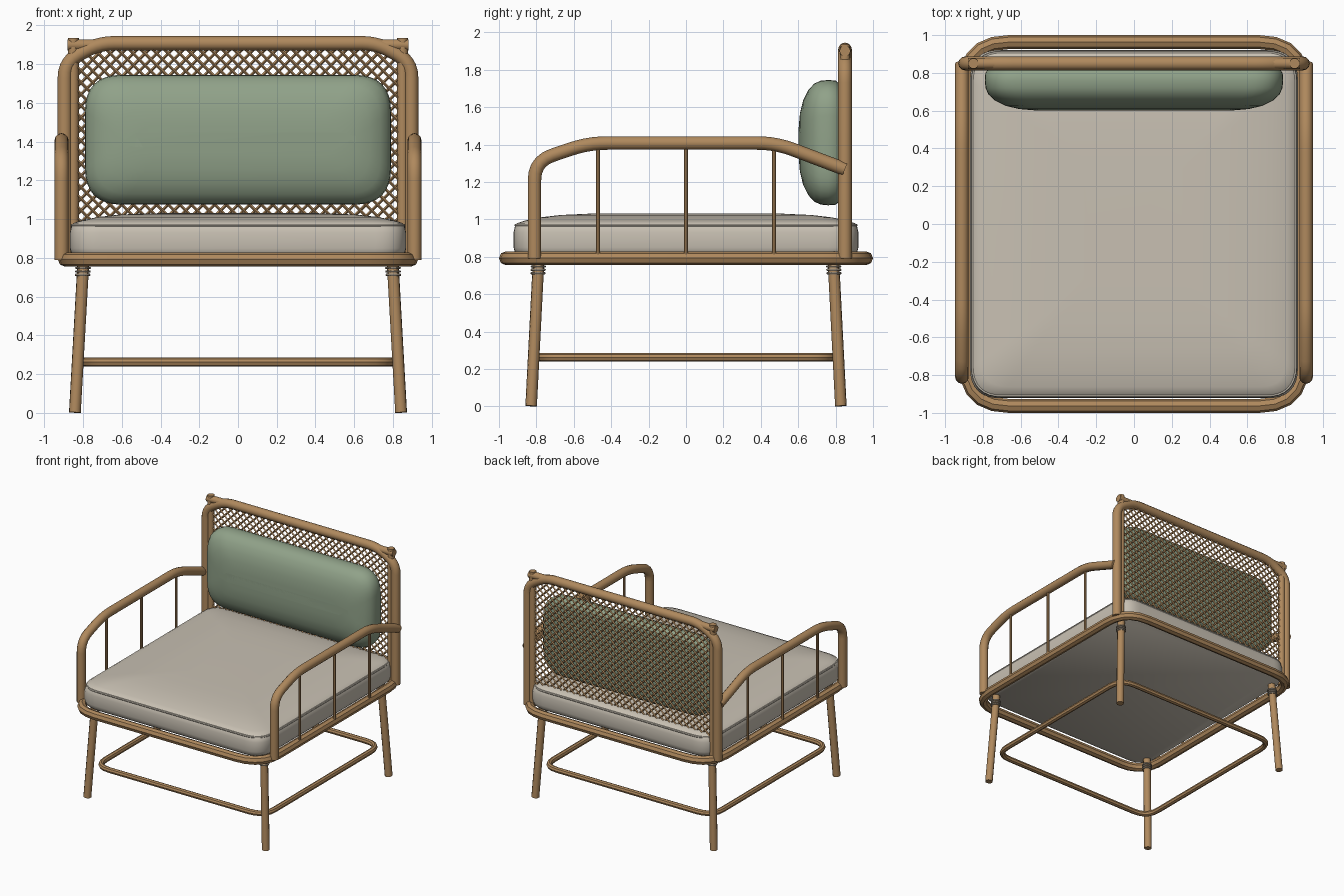
import bpy, bmesh, math
from mathutils import Vector

if "Cube" in bpy.data.objects:
    bpy.data.objects.remove(bpy.data.objects["Cube"])


def material(name, rgb):
    m = bpy.data.materials.new(name)
    m.diffuse_color = (*rgb, 1)
    m.use_nodes = True
    m.node_tree.nodes["Principled BSDF"].inputs["Base Color"].default_value = m.diffuse_color
    return m


WOOD = material("rattan", (0.43, 0.25, 0.11))
LINEN = material("linen", (0.58, 0.53, 0.45))
GREEN = material("sage", (0.28, 0.36, 0.25))
WRAP = material("wrap", (0.40, 0.33, 0.25))


def fillet(pts, d, closed=False, n=5):
    """Round the corners of a path with short bends."""
    pts = [Vector(p) for p in pts]
    out, count = [], len(pts)
    for i, p in enumerate(pts):
        if not closed and i in (0, count - 1):
            out.append(p)
            continue
        a = p + (pts[i - 1] - p).normalized() * d
        b = p + (pts[(i + 1) % count] - p).normalized() * d
        for k in range(n + 1):
            t = k / n
            out.append(a * (1 - t) ** 2 + p * 2 * t * (1 - t) + b * t * t)
    return out


def rounded_rect(hx, hy, d, z, n=5):
    return fillet([(-hx, -hy, z), (hx, -hy, z), (hx, hy, z), (-hx, hy, z)], d, True, n)


def finish(ob, mat, angle):
    ob.data.materials.clear()
    ob.data.materials.append(mat)
    bpy.ops.object.select_all(action='DESELECT')
    ob.select_set(True)
    bpy.context.view_layer.objects.active = ob
    if ob.type == 'CURVE':
        bpy.ops.object.convert(target='MESH')
    bpy.ops.object.shade_smooth_by_angle(angle=math.radians(angle))
    return bpy.context.object


def tube(name, paths, r, res=4, closed=False, mat=WOOD):
    """Round rod along one or more paths."""
    cu = bpy.data.curves.new(name, 'CURVE')
    cu.dimensions = '3D'
    cu.bevel_depth = r
    cu.bevel_resolution = res
    cu.use_fill_caps = True
    for path in paths:
        sp = cu.splines.new('POLY')
        sp.points.add(len(path) - 1)
        for q, p in zip(sp.points, path):
            q.co = (*p, 1)
        sp.use_cyclic_u = closed
    ob = bpy.data.objects.new(name, cu)
    bpy.context.collection.objects.link(ob)
    return finish(ob, mat, 40)


def cushion(name, hx, hy, corner, rings, mat):
    """Stack rounded outlines, each given as (inset, height)."""
    bm = bmesh.new()
    loops = []
    for inset, z in rings:
        d = max(corner - inset * 0.3, 0.05)
        loops.append([bm.verts.new(p) for p in rounded_rect(hx - inset, hy - inset, d, z, 8)])
    for a, b in zip(loops, loops[1:]):
        for i in range(len(a)):
            j = (i + 1) % len(a)
            bm.faces.new((a[i], a[j], b[j], b[i]))
    bm.faces.new(loops[0][::-1])
    bm.faces.new(loops[-1])
    me = bpy.data.meshes.new(name)
    bm.to_mesh(me)
    bm.free()
    ob = bpy.data.objects.new(name, me)
    bpy.context.collection.objects.link(ob)
    return finish(ob, mat, 50)


# Seat frame and lower stretcher loops
tube("seat_frame", [rounded_rect(0.893, 0.963, 0.23, 0.792)], 0.037, 2, True)
tube("stretcher", [rounded_rect(0.797, 0.787, 0.14, 0.262)], 0.023, 2, True)

# Splayed legs with bindings at the top
for sx, side in ((-1, "left"), (1, "right")):
    for sy, end in ((-1, "front"), (1, "back")):
        top = Vector((sx * 0.797, sy * 0.787, 0.80))
        foot = Vector((sx * 0.842, sy * 0.828, 0.002))
        tube(f"{end}_{side}_leg", [[foot, top]], 0.031, 3)
        rings = []
        for z in (0.712, 0.73, 0.748):
            c = foot.lerp(top, z / 0.8)
            rings.append([c + Vector((0.034 * math.cos(a), 0.034 * math.sin(a), 0))
                          for a in (k * math.tau / 16 for k in range(16))])
        tube(f"{end}_{side}_leg_binding", rings, 0.007, 1, True, WRAP)

    # Armrest hoop and its three spindles
    x = sx * 0.911
    arm = fillet([(x, -0.81, 0.79), (x, -0.81, 1.31), (x, -0.52, 1.408),
                  (x, 0.48, 1.408), (x, 0.85, 1.268)], 0.1)
    tube(f"{side}_armrest", [arm], 0.036)
    tube(f"{side}_arm_spindles",
         [[(x, y, 0.80), (x, y, 1.41)] for y in (-0.47, 0, 0.47)], 0.011, 2)

# Bent outer hoop of the backrest
B = 0.85
hoop = fillet([(-0.894, B, 0.79), (-0.894, B, 1.81), (-0.72, B, 1.908),
               (0.72, B, 1.908), (0.894, B, 1.81), (0.894, B, 0.79)], 0.08)
tube("back_hoop", [hoop], 0.037)

# Straight inner frame of the backrest
tube("back_posts", [[(s * 0.85, B, 0.79), (s * 0.85, B, 1.935)] for s in (-1, 1)], 0.028, 3)
tube("back_top_rail", [[(-0.88, B, 1.90), (0.88, B, 1.90)]], 0.03, 3)
tube("back_bottom_rail", [[(-0.86, B, 0.93), (0.86, B, 0.93)]], 0.014, 2)

# Diagonal cane weave, clipped to the frame opening
W, Z0, Z1, PITCH = 0.845, 0.93, 1.89, 0.06
strands = []
for k in range(int((2 * W + Z1 - Z0) / PITCH) + 1):
    c = Z0 - W + (k + 0.5) * PITCH
    lo, hi = max(-W, Z0 - c), min(W, Z1 - c)
    if hi - lo > 0.02:
        for s in (-1, 1):
            y = B + s * 0.004
            strands.append([(s * lo, y, lo + c), (s * hi, y, hi + c)])
tube("cane_weave", strands, 0.0075, 0)

# Seat cushion with domed top and piped edge
cushion("seat_cushion", 0.868, 0.922, 0.16,
        [(0.025, 0.803), (0.008, 0.82), (0, 0.85), (0, 0.93), (0.008, 0.965), (0.02, 0.98),
         (0.06, 0.993), (0.14, 1.01), (0.25, 1.023), (0.40, 1.03), (0.6, 1.032)], LINEN)
tube("seat_piping", [rounded_rect(0.856, 0.91, 0.16, 0.968, 8)], 0.008, 1, True, LINEN)

# Back pillow, laid flat then stood upright facing forward
pillow = cushion("back_pillow", 0.79, 0.335, 0.19,
                 [(0.05, -0.828), (0.02, -0.82), (0.003, -0.80), (0, -0.76), (0.004, -0.72),
                  (0.02, -0.685), (0.055, -0.653), (0.11, -0.626), (0.18, -0.609),
                  (0.26, -0.602)], GREEN)
pillow.rotation_euler.x = math.pi / 2
pillow.location.z = 1.41
